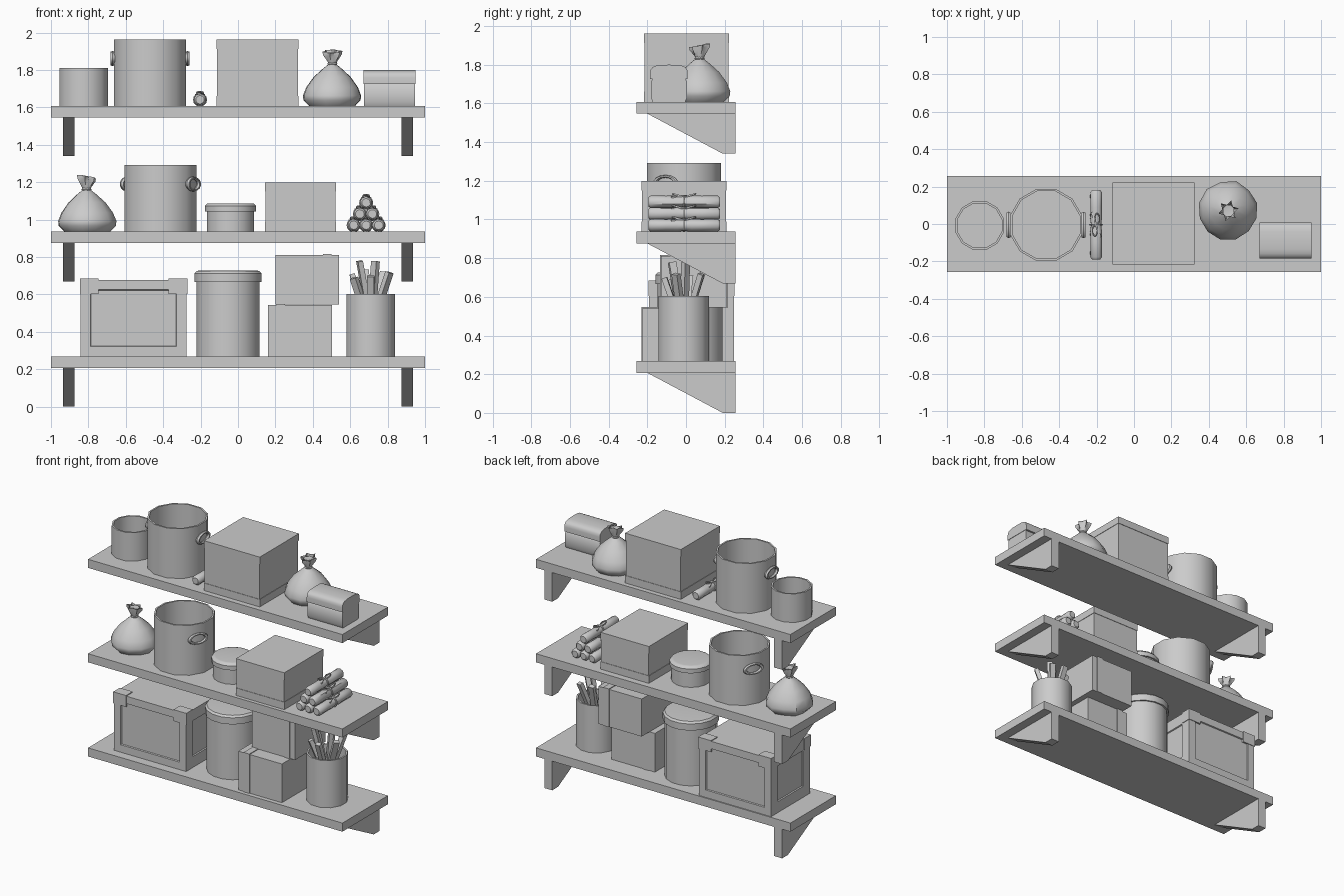
import bpy, bmesh, math, random
from mathutils import Matrix, Vector

random.seed(4)
if "Cube" in bpy.data.objects:
    bpy.data.objects.remove(bpy.data.objects["Cube"])

grey = bpy.data.materials.new("plain grey")
grey.use_nodes = True
colour = (0.6, 0.6, 0.6, 1)
grey.diffuse_color = colour
grey.node_tree.nodes["Principled BSDF"].inputs["Base Color"].default_value = colour

LOW, MID, TOP = 0.268, 0.937, 1.608   # shelf surfaces
ALONG_Y = Matrix.Rotation(-math.pi / 2, 4, 'X')


def finish(name, bm, matrix=Matrix(), smooth=False):
    bmesh.ops.recalc_face_normals(bm, faces=bm.faces)
    mesh = bpy.data.meshes.new(name)
    bm.to_mesh(mesh)
    bm.free()
    mesh.materials.append(grey)
    obj = bpy.data.objects.new(name, mesh)
    bpy.context.collection.objects.link(obj)
    obj.matrix_world = matrix
    if smooth:
        bpy.ops.object.select_all(action='DESELECT')
        obj.select_set(True)
        bpy.context.view_layer.objects.active = obj
        bpy.ops.object.shade_smooth_by_angle(angle=math.radians(42))
    return obj


def box_mesh(lo, hi):
    bm = bmesh.new()
    bmesh.ops.create_cube(bm, size=1)
    lo, hi = Vector(lo), Vector(hi)
    for v in bm.verts:
        v.co = (lo + hi) / 2 + v.co * (hi - lo)
    return bm


def box(name, lo, hi):
    return finish(name, box_mesh(lo, hi))


def prism(name, profile, x0, x1, smooth=False):
    """Extrude a (y, z) outline along x."""
    bm = bmesh.new()
    face = bm.faces.new([bm.verts.new((x0, y, z)) for y, z in profile])
    ext = bmesh.ops.extrude_face_region(bm, geom=[face])
    for v in ext["geom"]:
        if isinstance(v, bmesh.types.BMVert):
            v.co.x = x1
    return finish(name, bm, smooth=smooth)


def lathe(name, profile, loc, sides=12, turn=Matrix(), wobble=0, pleat=0):
    """Revolve (radius, height) points; the last ring can be pleated."""
    bm = bmesh.new()
    rings = []
    bumps = [1 + random.uniform(-wobble, wobble) for _ in range(sides)]
    for k, (r, z) in enumerate(profile):
        ring = []
        for i in range(sides):
            a = math.tau * (i + 0.5) / sides
            rr, zz = r * bumps[i], z
            if pleat and k >= len(profile) - 2:
                rr *= 1 + pleat * (-1) ** i
                zz += r * wobble * 4 * math.sin(a)
            ring.append(bm.verts.new((rr * math.cos(a), rr * math.sin(a), zz)))
        rings.append(ring)
    for a, b in zip(rings, rings[1:]):
        for i in range(sides):
            j = (i + 1) % sides
            bm.faces.new((a[i], a[j], b[j], b[i]))
    bmesh.ops.remove_doubles(bm, verts=bm.verts, dist=0.0001)
    return finish(name, bm, Matrix.Translation(loc) @ turn, True)


def ring(name, matrix, major, minor):
    """Small torus placed by a matrix."""
    bm = bmesh.new()
    n, m = 14, 6
    vs = [[bm.verts.new(((major + minor * math.cos(b)) * math.cos(a),
                         (major + minor * math.cos(b)) * math.sin(a), minor * math.sin(b)))
           for b in (math.tau * j / m for j in range(m))]
          for a in (math.tau * i / n for i in range(n))]
    for i in range(n):
        for j in range(m):
            k, l = (i + 1) % n, (j + 1) % m
            bm.faces.new((vs[i][j], vs[k][j], vs[k][l], vs[i][l]))
    return finish(name, bm, matrix, True)


def open_pot(name, loc, r, h, wall=0.012):
    lathe(name, [(0, 0), (r, 0), (r, h), (r - wall, h), (r - wall, wall), (0, wall)], loc)


def lidded_pot(name, loc, r, lid_r, lid_z, h):
    lathe(name + "_body", [(0, 0), (r, 0), (r, lid_z + 0.01), (0, lid_z + 0.01)], loc, 16)
    lathe(name + "_lid", [(0, lid_z), (lid_r, lid_z), (lid_r, h - 0.015), (lid_r - 0.012, h - 0.002),
                          (lid_r * 0.8, h), (0, h)], loc, 16)


def cooking_pot(name, x, y, z, turn):
    open_pot(name, (x, y, z), 0.199, 0.354)
    for side in (0, math.pi):
        m = (Matrix.Translation((x, y, z + 0.253)) @ Matrix.Rotation(turn + side, 4, 'Z')
             @ Matrix.Translation((0.2, 0, 0)) @ Matrix.Rotation(math.pi / 2, 4, 'Y')
             @ Matrix.Diagonal((0.55, 1, 1, 1)))
        ring(name + "_handle", m, 0.06, 0.013)


def sack(name, x, y, z, turn):
    profile = [(0, 0), (0.125, 0), (0.155, 0.03), (0.158, 0.055), (0.14, 0.1), (0.1, 0.155),
               (0.05, 0.2), (0.022, 0.222), (0.025, 0.235), (0.042, 0.275), (0.044, 0.292), (0, 0.262)]
    lathe(name, profile[:-1], (x, y, z), 12, Matrix.Rotation(turn, 4, 'Z'), 0.05, 0.25)
    lathe(name + "_gather", [(0.022, 0.225), (0.033, 0.285), (0, 0.28)], (x, y, z), 8)
    ring(name + "_tie", Matrix.Translation((x, y, z + 0.225)), 0.02, 0.007)


def tied_roll(name, x, y, z, length=0.37, r=0.033):
    """Cloth roll along y, tied in the middle with a bow."""
    h = length / 2
    half = [(0, h), (r * 0.7, h), (r, h - 0.012), (r * 0.96, h * 0.5), (r, h * 0.2), (r * 0.85, 0)]
    profile = half + [(a, -b) for a, b in reversed(half[:-1])]
    lathe(name, profile, (x, y, z), 10, ALONG_Y, 0.03)
    at = Matrix.Translation((x, y, z))
    ring(name + "_cord", at @ ALONG_Y, r * 0.95, 0.006)
    for s in (-1, 1):
        m = (at @ Matrix.Translation((0.006 * s, 0.032 * s, r + 0.002))
             @ Matrix.Rotation(0.25 * s, 4, 'X') @ Matrix.Diagonal((0.45, 1, 1, 1)))
        ring(name + "_bow", m, 0.028, 0.005)
        tail = box_mesh((-0.004, 0, -0.004), (0.004, 0.07, 0.004))
        finish(name + "_tail", tail, at @ Matrix.Translation((0, 0, r))
               @ Matrix.Rotation(0.35 + (math.pi if s < 0 else 0), 4, 'Z')
               @ Matrix.Rotation(-0.12, 4, 'X'))


def lidded_box(name, x0, x1, y0, y1, z, h):
    """Carton with a lid band and a base band."""
    e = 0.003
    box(name + "_body", (x0 + e, y0 + e, z), (x1 - e, y1 - e, z + h - 0.01))
    box(name + "_lid", (x0, y0, z + h - 0.05), (x1, y1, z + h))
    box(name + "_base", (x0, y0, z), (x1, y1, z + 0.053))


def strapped_box(name, x0, x1, y0, y1, z, h, strap):
    box(name, (x0, y0, z), (x1, y1, z + h))
    e = 0.005
    box(name + "_strap", (strap, y0 - e, z), (strap + 0.045, y1 + e, z + h + e))


# shelves and brackets
for level in (LOW, MID, TOP):
    box("shelf", (-1, -0.256, level - 0.061), (1, 0.256, level))
    b = level - 0.061
    for s in (-1, 1):
        prism("bracket", [(0.256, b), (-0.2, b), (0.19, level - LOW), (0.256, level - LOW)],
              s * 0.873, s * 0.935)

# top shelf
open_pot("small_pot", (-0.825, -0.008, TOP), 0.135, 0.203)
cooking_pot("top_cooking_pot", -0.47, -0.005, TOP, 0)
tied_roll("single_roll", -0.203, -0.004, TOP + 0.033)
lidded_box("top_carton", -0.115, 0.323, -0.217, 0.222, TOP, 0.354)
sack("top_sack", 0.505, 0.07, TOP, 0)
bread = [(-0.088 + 0.097 * c, TOP + 0.15 + 0.042 * s) for c, s in
         ((math.copysign(abs(math.cos(t)) ** 0.6, math.cos(t)),
           math.copysign(abs(math.sin(t)) ** 0.75, math.sin(t)))
          for t in (math.pi * i / 10 for i in range(11)))]
prism("bundle_top", bread + [(-0.185, TOP + 0.117), (0.009, TOP + 0.117)], 0.67, 0.95, True)
prism("bundle_base", [(-0.172, TOP), (-0.004, TOP), (0.005, TOP + 0.02), (0.005, TOP + 0.105),
                      (-0.006, TOP + 0.12), (-0.17, TOP + 0.12), (-0.181, TOP + 0.105),
                      (-0.181, TOP + 0.02)], 0.673, 0.947, True)

# middle shelf
sack("middle_sack", -0.81, -0.005, MID, 2.2)
cooking_pot("middle_cooking_pot", -0.415, -0.01, MID, -0.5)
lidded_pot("short_jar", (-0.04, 0, MID), 0.128, 0.14, 0.105, 0.15)
lidded_box("middle_carton", 0.145, 0.525, -0.23, 0.21, MID, 0.262)
for row in range(3):
    for i in range(3 - row):
        tied_roll("stacked_roll", 0.685 + (i - (2 - row) / 2) * 0.067, -0.01,
                  MID + 0.033 + row * 0.06)

# large crate with recessed side panels and corner plates
bm = box_mesh((-0.842, -0.19, LOW), (-0.275, 0.248, LOW + 0.41))
for f in [f for f in bm.faces if abs(f.normal.z) < 0.5]:
    wide = 0.075 if abs(f.normal.y) > 0.5 else 0.11
    bmesh.ops.inset_individual(bm, faces=[f], thickness=wide, depth=0)
    bmesh.ops.inset_individual(bm, faces=[f], thickness=0.005, depth=-0.008)
finish("large_crate", bm)
for x0, x1 in ((-0.846, -0.745), (-0.372, -0.271)):
    for y0, y1 in ((-0.194, -0.12), (0.178, 0.252)):
        box("crate_corner", (x0, y0, LOW + 0.335), (x1, y1, LOW + 0.416))

# rest of the bottom shelf
lidded_pot("tall_jar", (-0.053, 0.02, LOW), 0.171, 0.182, 0.398, 0.46)
strapped_box("lower_box", 0.16, 0.503, -0.225, 0.12, LOW, 0.275, 0.205)
strapped_box("upper_box", 0.2, 0.54, -0.13, 0.212, LOW + 0.277, 0.267, 0.455)
open_pot("stick_pot", (0.71, -0.012, LOW), 0.135, 0.335)

# sticks leaning out of the pot: top offset in x and y, then height
for dx, dy, h in ((-0.1, 0.03, 0.44), (-0.06, -0.06, 0.51), (0.025, 0.01, 0.51), (0.1, -0.04, 0.45),
                  (-0.03, 0.1, 0.46), (0.07, 0.09, 0.45), (0.0, -0.1, 0.43), (-0.09, -0.06, 0.42)):
    base = Vector((0.71 - dx * 0.4, -0.012 - dy * 0.4, LOW + 0.03))
    lean = Vector((0.71 + dx, -0.012 + dy, LOW + h)) - base
    stick = box_mesh((-0.019, -0.014, 0), (0.019, 0.014, lean.length))
    finish("stick", stick, Matrix.Translation(base) @ lean.to_track_quat('Z', 'Y').to_matrix().to_4x4()
           @ Matrix.Rotation(random.uniform(-0.6, 0.6), 4, 'Z'))
